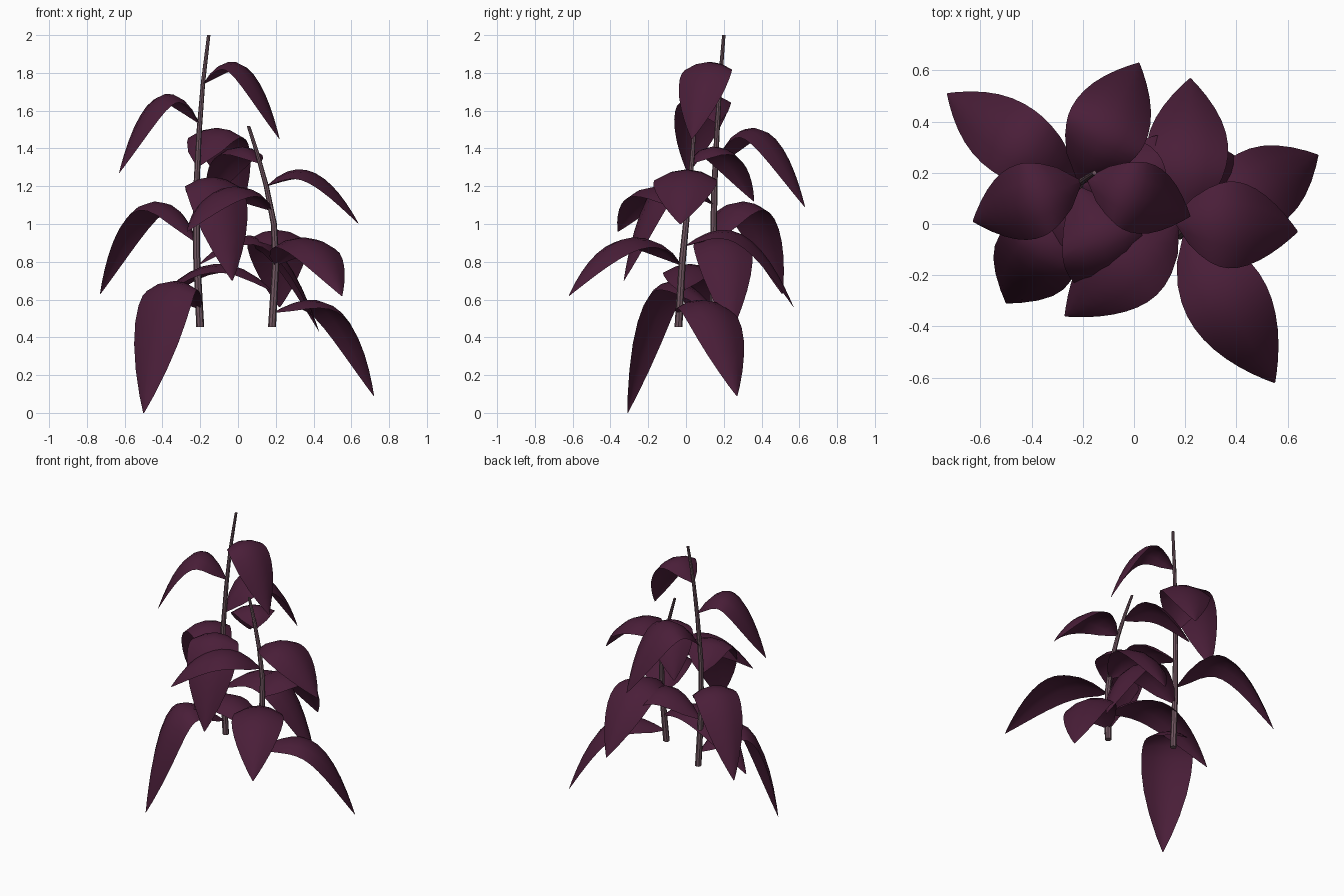
import bpy, bmesh, math
from mathutils import Vector

cube = bpy.data.objects.get("Cube")
if cube:
    bpy.data.objects.remove(cube, do_unlink=True)


def make_material(name, colour):
    mat = bpy.data.materials.new(name)
    mat.use_nodes = True
    mat.diffuse_color = (*colour, 1)
    shader = next(n for n in mat.node_tree.nodes if n.type == 'BSDF_PRINCIPLED')
    shader.inputs["Base Color"].default_value = (*colour, 1)
    shader.inputs["Roughness"].default_value = 0.8
    return mat


leaf_purple = make_material("leaf purple", (0.068, 0.013, 0.04))
stem_grey = make_material("stem grey", (0.165, 0.095, 0.12))


def finish(bm, name, mat):
    """Turn a bmesh into a smooth shaded object with one colour."""
    mesh = bpy.data.meshes.new(name)
    bm.normal_update()
    bm.to_mesh(mesh)
    bm.free()
    mesh.materials.append(mat)
    obj = bpy.data.objects.new(name, mesh)
    bpy.context.collection.objects.link(obj)
    bpy.ops.object.select_all(action='DESELECT')
    obj.select_set(True)
    bpy.context.view_layer.objects.active = obj
    bpy.ops.object.shade_smooth_by_angle(angle=math.radians(40))


def bridge(bm, rows, closed=False):
    """Skin neighbouring rows of vertices with quads."""
    for low, high in zip(rows, rows[1:]):
        count = len(low)
        for i in range(count if closed else count - 1):
            j = (i + 1) % count
            bm.faces.new((low[i], low[j], high[j], high[i]))


def make_stem(name, path, thick, thin, sides=8):
    """Tapered round stem along a bent path."""
    bm = bmesh.new()
    rows = []
    for k, point in enumerate(path):
        radius = thick + (thin - thick) * k / (len(path) - 1)
        ring = []
        for i in range(sides):
            a = math.tau * i / sides
            offset = Vector((math.cos(a), math.sin(a), 0)) * radius
            ring.append(bm.verts.new(Vector(point) + offset))
        rows.append(ring)
    bridge(bm, rows, closed=True)
    bm.faces.new(rows[0][::-1])
    bm.faces.new(rows[-1])
    finish(bm, name, stem_grey)


def point_on(path, z):
    """Point of a stem path at a given height."""
    for a, b in zip(path, path[1:]):
        if z <= b[2]:
            return Vector(a).lerp(Vector(b), (z - a[2]) / (b[2] - a[2]))
    return Vector(path[-1])


def start_slope(rise, fall, power):
    """Slope at the stem that makes the arch reach the wanted rise."""
    low, high = 0, 5
    for _ in range(40):
        slope = (low + high) / 2
        s = (slope / (power * (slope - fall))) ** (1 / (power - 1))
        if slope * s * (1 - 1 / power) < rise:
            low = slope
        else:
            high = slope
    return slope


def make_leaf(name, base, tip, peak, half_width, steps=12, across=4):
    """Arching leaf from base to tip, cupped across; long falls droop late."""
    fall = tip.z - base.z
    power = 2 + 6 * max(0, -fall - 0.25)
    slope = start_slope(peak - base.z, fall, power)
    spine = []
    for k in range(steps + 1):
        s = 1 - (1 - k / steps) ** 1.4
        p = base.lerp(tip, s)
        p.z = base.z + slope * s - (slope - fall) * s ** power
        spine.append(p)
    lengths = [0]
    for a, b in zip(spine, spine[1:]):
        lengths.append(lengths[-1] + (b - a).length)
    along = Vector((tip.x - base.x, tip.y - base.y, 0)).normalized()
    side = Vector((-along.y, along.x, 0))
    bm = bmesh.new()
    rows = []
    for k, p in enumerate(spine):
        f = lengths[k] / lengths[-1]
        width = half_width * max(math.sin(math.pi * f ** 0.83), 0.01) ** 0.87
        tangent = spine[min(k + 1, steps)] - spine[max(k - 1, 0)]
        up = tangent.normalized().cross(side)
        row = []
        for i in range(across + 1):
            v = 2 * i / across - 1
            row.append(bm.verts.new(p + side * width * v - up * 0.33 * width * v * v))
        rows.append(row)
    bridge(bm, [row[::-1] for row in rows])
    finish(bm, name, leaf_purple)


# Two bent stems
tall = [(-0.2, 0.15, 0.455), (-0.22, 0.145, 0.85), (-0.22, 0.15, 1.2),
        (-0.205, 0.165, 1.5), (-0.185, 0.18, 1.75), (-0.155, 0.2, 2)]
short = [(0.18, -0.04, 0.455), (0.2, -0.02, 0.8), (0.19, 0, 1),
         (0.15, 0.02, 1.2), (0.1, 0.035, 1.38), (0.055, 0.045, 1.52)]
make_stem("tall_stem", tall, 0.021, 0.009)
make_stem("short_stem", short, 0.021, 0.009)

# Leaves, lowest first: base height, tip, peak height, half width
tall_leaves = [
    (0.55, (-0.5, -0.31, 0), 0.7, 0.165),
    (0.78, (0.43, 0.24, 0.43), 0.94, 0.155),
    (0.9, (-0.73, 0.51, 0.63), 1.12, 0.145),
    (1.1, (-0.03, -0.33, 0.7), 1.25, 0.165),
    (1.3, (0.02, 0.63, 1.09), 1.51, 0.16),
    (1.53, (-0.63, 0.01, 1.27), 1.69, 0.15),
    (1.74, (0.22, 0.03, 1.45), 1.86, 0.14),
]
short_leaves = [
    (0.53, (0.72, 0.27, 0.09), 0.6, 0.16),
    (0.64, (-0.53, 0.09, 0.46), 0.79, 0.145),
    (0.78, (0.55, -0.62, 0.62), 0.93, 0.165),
    (0.88, (0.22, 0.57, 0.56), 0.97, 0.16),
    (1.07, (-0.27, -0.36, 0.96), 1.2, 0.165),
    (1.2, (0.64, -0.03, 1), 1.29, 0.17),
    (1.32, (-0.16, 0.36, 1.12), 1.41, 0.14),
]
for label, path, leaves in (("tall", tall, tall_leaves), ("short", short, short_leaves)):
    for n, (height, tip, peak, half_width) in enumerate(leaves, 1):
        make_leaf(f"{label}_stem_leaf_{n}", point_on(path, height),
                  Vector(tip), peak, half_width)
